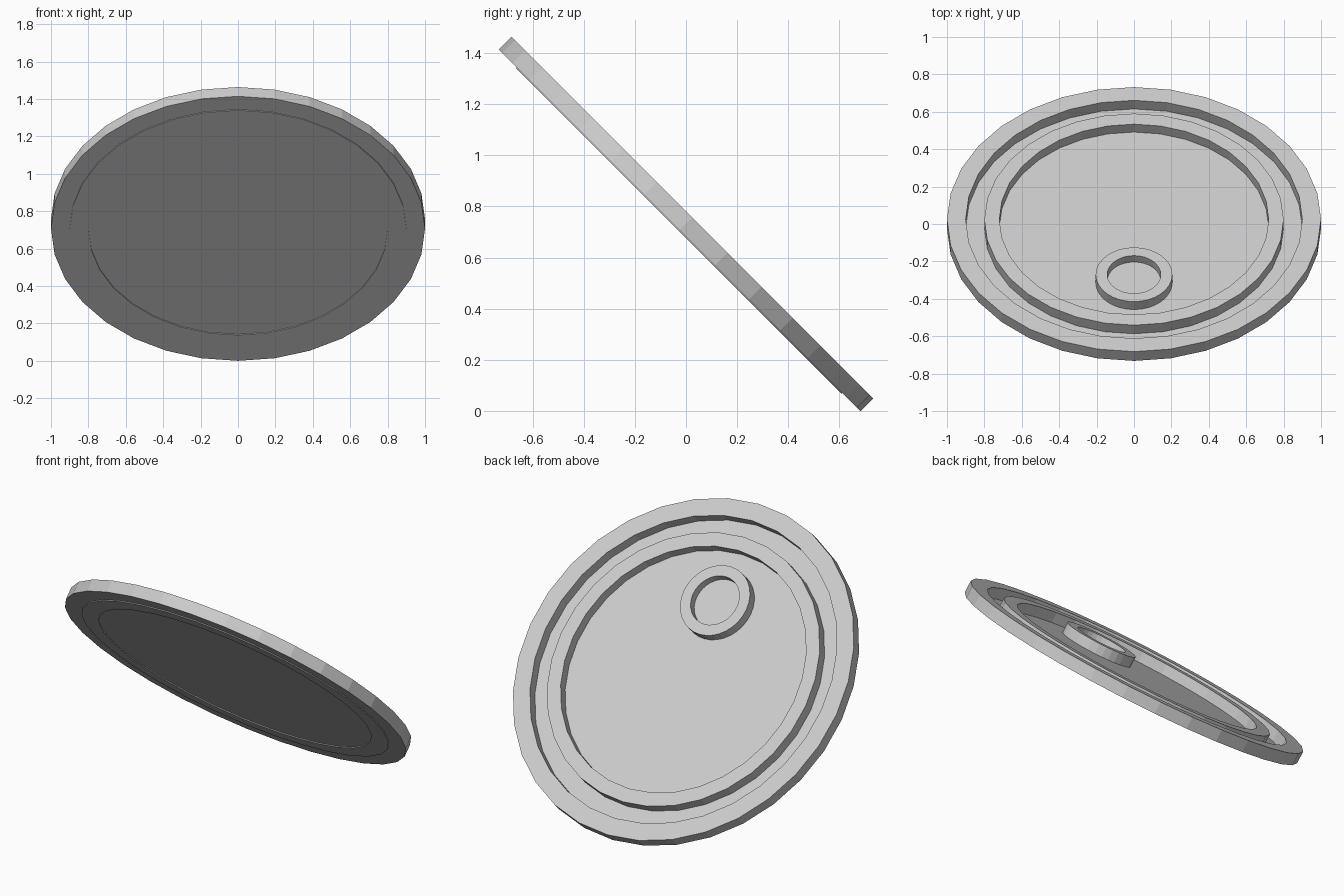
import bpy, bmesh
from math import pi, sin, cos, radians
from mathutils import Matrix

if "Cube" in bpy.data.objects:
    bpy.data.objects.remove(bpy.data.objects["Cube"])

SIDES = 32
# The whole cover leans back 45 degrees and rests on its lower edge
TILT = Matrix.Translation((0, 0, (1 + 0.035) * sin(radians(45)))) @ Matrix.Rotation(radians(-45), 4, 'X')


def lathe(name, profile, closed, centre_y=0.0):
    """Revolve (radius, height) points; closed profiles make rings, open ones start and end on the axis."""
    bm = bmesh.new()
    loops = []
    for r, h in profile:
        if r == 0:
            loops.append([bm.verts.new((0, centre_y, h))] * SIDES)
        else:
            loops.append([bm.verts.new((r * sin(2 * pi * i / SIDES),
                                        centre_y + r * cos(2 * pi * i / SIDES), h))
                          for i in range(SIDES)])
    pairs = list(zip(loops, loops[1:]))
    if closed:
        pairs.append((loops[-1], loops[0]))
    for a, b in pairs:
        for i in range(SIDES):
            j = (i + 1) % SIDES
            bm.faces.new(dict.fromkeys((a[i], a[j], b[j], b[i])))
    bmesh.ops.recalc_face_normals(bm, faces=bm.faces)
    mesh = bpy.data.meshes.new(name)
    bm.to_mesh(mesh)
    bm.free()
    obj = bpy.data.objects.new(name, mesh)
    bpy.context.collection.objects.link(obj)
    obj.matrix_world = TILT
    return obj


def ring(name, inner, outer, low, high, centre_y=0.0):
    return lathe(name, [(inner, low), (outer, low), (outer, high), (inner, high)], True, centre_y)


# Outer frame and the thin plate forming the groove floor
ring("outer_rim", 0.9, 1.0, -0.035, 0.035)
ring("groove_plate", 0.8, 0.9, -0.04, -0.03)

# Recessed lid with raised lip
lathe("lid", [(0, -0.035), (0.8, -0.035), (0.8, 0.035), (0.72, 0.035),
              (0.72, -0.025), (0, -0.025)], False)

# Round handle with shallow cup
lathe("handle", [(0, -0.025), (0.205, -0.025), (0.205, 0.035), (0.143, 0.035),
                 (0.143, -0.013), (0, -0.013)], False, -0.417)
